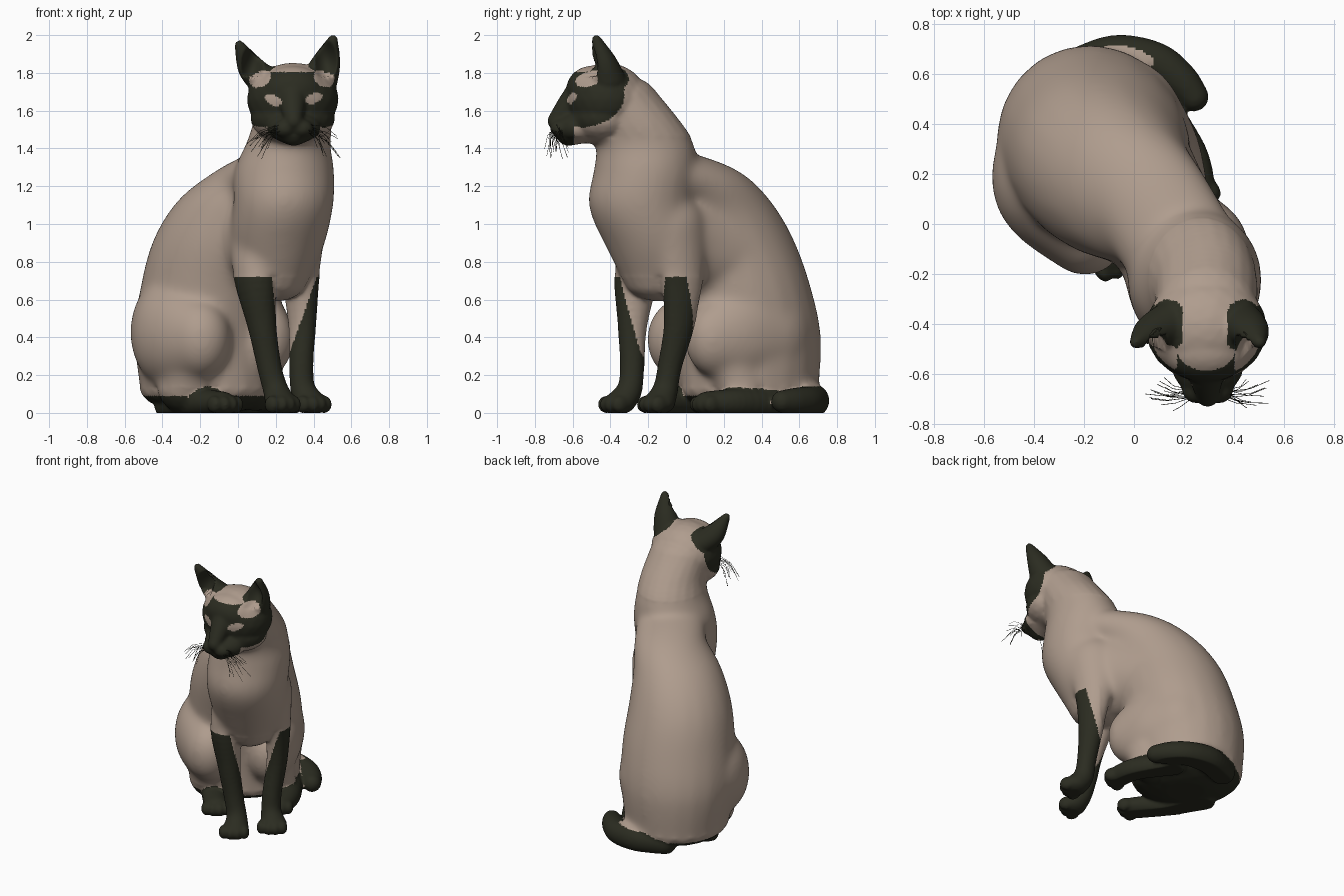
import bpy, bmesh, math, random
from mathutils import Vector, Matrix

random.seed(4)
YAW = 0.57                                   # the body is turned, the head looks along -y
F = Vector((math.sin(YAW), -math.cos(YAW), 0))   # body forward
S = Vector((math.cos(YAW), math.sin(YAW), 0))    # body sideways


def material(name, rgb):
    m = bpy.data.materials.new(name)
    m.diffuse_color = (*rgb, 1)
    return m


beige = material("beige_fur", (0.43, 0.335, 0.27))
dark = material("dark_brown_fur", (0.024, 0.025, 0.015))
bm = bmesh.new()


def ball(x, y, z, rx, ry, rz, yaw=0.0):
    mat = Matrix.Translation((x, y, z)) @ Matrix.Rotation(yaw, 4, 'Z') @ Matrix.Diagonal((rx, ry, rz, 1))
    bmesh.ops.create_icosphere(bm, subdivisions=3, radius=1, matrix=mat)


def chain(points, yaw=YAW, steps=7):
    """Blend ellipsoids along a spline; points are x,y,z,r or x,y,z,rx,ry,rz."""
    pts = [tuple(p) + (p[3],) * 2 if len(p) == 4 else p for p in points]
    pts = [pts[0]] + pts + [pts[-1]]
    out = []
    for i in range(1, len(pts) - 2):
        last = i == len(pts) - 3
        for k in range(steps + last):
            t = k / steps
            v = [0.5 * (2 * b + (c - a) * t + (2 * a - 5 * b + 4 * c - d) * t * t
                        + (3 * b - a - 3 * c + d) * t ** 3)
                 for a, b, c, d in zip(*pts[i - 1:i + 3])]
            ball(*v, yaw)
            out.append((Vector(v[:3]), max(v[3:])))
    return out


def toes(x, y, z=0.045):
    """Four toes across the front of a paw."""
    out = []
    for k in (-1.5, -0.5, 0.5, 1.5):
        p = Vector((x, y, z)) + S * k * 0.046 - F * abs(k) * 0.016
        ball(*p, 0.033, 0.05, 0.047, YAW)
        out.append((p, 0.05))
    return out


# Rump and back
chain([(-0.165, 0.34, 0.13, .35, .375, .14), (-0.17, 0.333, 0.4, .382, .388, .16),
       (-0.145, 0.287, 0.65, .375, .382, .16), (-0.11, 0.222, 0.88, .342, .37, .16),
       (-0.04, 0.155, 1.065, .295, .33, .15), (0.075, 0.07, 1.19, .245, .29, .14),
       (0.17, -0.07, 1.25, .235, .25, .14)])
# Ribcage between shoulders and hips
chain([(0.19, -0.13, 0.97, .24, .26, .27), (0.08, 0.04, 0.92, .25, .26, .3), (-0.05, 0.2, 0.85, .3, .28, .3)])
# Chest and neck
chain([(0.2, -0.14, 0.71, .17, .19, .12), (0.21, -0.165, 0.9, .25, .265, .13),
       (0.24, -0.235, 1.1, .268, .283, .13), (0.245, -0.215, 1.27, .268, .278, .12),
       (0.265, -0.215, 1.41, .228, .262, .1), (0.287, -0.265, 1.53, .21, .235, .1),
       (0.29, -0.35, 1.65, .205, .205, .14)], 0)
# Thighs
chain([(-0.28, 0.3, 0.45, .235, .28, .3), (-0.34, 0.145, 0.42, .225, .23, .3), (-0.2, -0.04, 0.39, .165, .17, .21)])
chain([(-0.01, 0.44, 0.42, .2, .24, .27), (0.065, 0.29, 0.42, .2, .21, .28), (0.145, 0.15, 0.39, .15, .16, .2)])
# Shins between knee and foot
chain([(-0.22, 0.01, 0.32, .15), (-0.27, 0.1, 0.15, .16)])
chain([(0.11, 0.21, 0.32, .14), (0.09, 0.29, 0.15, .14)])
# Hind feet and tail: kept as samples so their fur can be coloured dark
points = chain([(-0.36, 0.28, 0.045, .085), (-0.24, 0.06, 0.055, .08), (-0.09, -0.12, 0.05, .085, .08, .065)])
points += chain([(0.08, 0.5, 0.045, .08), (0.22, 0.28, 0.055, .075), (0.25, 0.12, 0.05, .08, .08, .065)])
points += toes(-0.055, -0.17) + toes(0.265, 0.08)
points += chain([(-0.25, 0.61, 0.06, .085), (-0.08, 0.668, 0.065, .09), (0.08, 0.65, 0.06, .082),
                 (0.18, 0.58, 0.06, .074), (0.24, 0.51, 0.06, .06)])
# Front legs and paws
chain([(0.1, -0.16, 0.98, .14, .18, .18), (0.09, -0.255, 0.74, .112, .13, .13),
       (0.125, -0.283, 0.48, .077, .082, .1), (0.165, -0.285, 0.25, .066), (0.2, -0.3, 0.12, .068),
       (0.23, -0.355, 0.05, .088, .088, .058)])
chain([(0.32, -0.06, 0.98, .13, .18, .18), (0.33, -0.02, 0.74, .092, .13, .13),
       (0.34, -0.035, 0.48, .07, .088, .1), (0.335, -0.085, 0.25, .065), (0.345, -0.11, 0.12, .068),
       (0.39, -0.145, 0.05, .088, .088, .058)])
toes(0.25, -0.405)
toes(0.413, -0.2)
# Head
ball(0.29, -0.42, 1.66, .244, .215, .194)
ball(0.29, -0.44, 1.56, .225, .185, .14)
ball(0.29, -0.50, 1.71, .18, .135, .128)
chain([(0.29, -0.53, 1.72, .09), (0.29, -0.615, 1.63, .068), (0.295, -0.69, 1.545, .045)], 0)
ball(0.295, -0.57, 1.51, .145, .12, .09)
ball(0.295, -0.625, 1.455, .07, .065, .05)
for sx in (-1, 1):
    ball(0.295 + sx * 0.045, -0.66, 1.505, .06, .06, .05)
# Ears
EARS = [(0.14, 0.075, 0.007, 1.945), (0.43, 0.465, 0.503, 1.975)]
ears = []
for x0, x1, x2, top in EARS:
    ears += chain([(x0, -0.41, 1.76, .1, .095, .07), (x1, -0.43, top - .12, .078, .065, .06),
                   (x2, -0.475, top, .027, .025, .03)], 0, 10)

mesh = bpy.data.meshes.new("cat_source")
bm.to_mesh(mesh)
bm.free()
source = bpy.data.objects.new("cat_source", mesh)
bpy.context.collection.objects.link(source)

# Fuse all volumes into one smooth skin
rem = source.modifiers.new("fuse", 'REMESH')
rem.mode, rem.voxel_size = 'VOXEL', 0.0105
smo = source.modifiers.new("relax", 'SMOOTH')
smo.factor, smo.iterations = 0.5, 8
skin = bpy.data.meshes.new_from_object(source.evaluated_get(bpy.context.evaluated_depsgraph_get()))
bpy.data.objects.remove(source)
body = bpy.data.objects.new("cat_body", skin)
bpy.context.collection.objects.link(body)
skin.materials.clear()
skin.materials.append(beige)
skin.materials.append(dark)

# Extra softening of the torso, flat underside, hollow ear fronts
bm = bmesh.new()
bm.from_mesh(skin)
torso = [v for v in bm.verts if 0.14 < v.co.z < 1.46 and (v.co.z > 0.72 or v.co.dot(F) < 0.13)]
for _ in range(45):
    bmesh.ops.smooth_vert(bm, verts=torso, factor=0.5, use_axis_x=True, use_axis_y=True, use_axis_z=True)
bm.normal_update()
for v in bm.verts:
    v.co.z = max(v.co.z, 0)
    if v.co.z > 1.78 and v.normal.y < -0.25:
        for x0, x1, x2, top in EARS:
            d = math.hypot((v.co.x - x1) / .06, (v.co.z - top + .11) / .11)
            if d < 1:
                v.co.y += 0.075 * (1 - d * d)
bm.to_mesh(skin)
bm.free()


def near(p, samples, k):
    return any((p - c).length < r * k for c, r in samples)


def is_dark(p, n):
    x, y, z = p
    if z > 1.38 and y < -0.25:                                   # head
        for ex, ez, tilt in ((0.187, 1.655, -.25), (0.402, 1.665, .25)):   # eyes
            if y < -0.45 and math.hypot((x - ex) / .046, (z - ez - tilt * (x - ex)) / .027) < 1:
                return False
        dx = abs(x - 0.285)
        if math.hypot((dx - 0.16) / .07, (y + 0.50) / .1, (z - 1.765) / .05) < 1:
            return False                                         # brow patches
        if z > 1.87 or (z > 1.71 and dx > 0.09 and near(p, ears, 1.08)):
            return True
        if z > 1.805:
            return False                                         # crown
        return math.hypot((y + 0.56) / .235, (z - 1.69) / .178) < 1 or (y < -0.59 and z > 1.415)
    if z > 0.75:
        return False
    if p.dot(F) > 0.13:                                          # front legs
        if p.dot(S) < 0.12:
            limit = 0.72 - 3.3 * (y + 0.4 * x + 0.28)
        else:
            limit = 0.28 + 2.8 * (x - 0.26) - 2.5 * max(y, 0)
        return z < min(max(limit, 0.28), 0.72)
    # hind feet, tail, underside
    return z < 0.025 or (z < 0.09 and n.z < -0.25) or (z < 0.14 and near(p, points, 1.08))


for f in skin.polygons:
    f.material_index = int(is_dark(f.center, f.normal))
    f.use_smooth = True

# Whiskers
cu = bpy.data.curves.new("whiskers", 'CURVE')
cu.dimensions = '3D'
cu.bevel_depth, cu.bevel_resolution = 0.0012, 0
for sx in (-1, 1):
    for i in range(14):
        a = Vector((0.295 + sx * random.uniform(.05, .09), random.uniform(-.70, -.66), random.uniform(1.48, 1.53)))
        tip = a + Vector((sx * random.uniform(.06, .18), random.uniform(-.06, .05), random.uniform(-.15, -.03)))
        mid = (a + tip) / 2 + Vector((sx * .01, -.01, .02))
        sp = cu.splines.new('POLY')
        sp.points.add(2)
        for q, c in zip(sp.points, (a, mid, tip)):
            q.co = (*c, 1)
cu.materials.append(dark)
bpy.context.collection.objects.link(bpy.data.objects.new("whiskers", cu))
